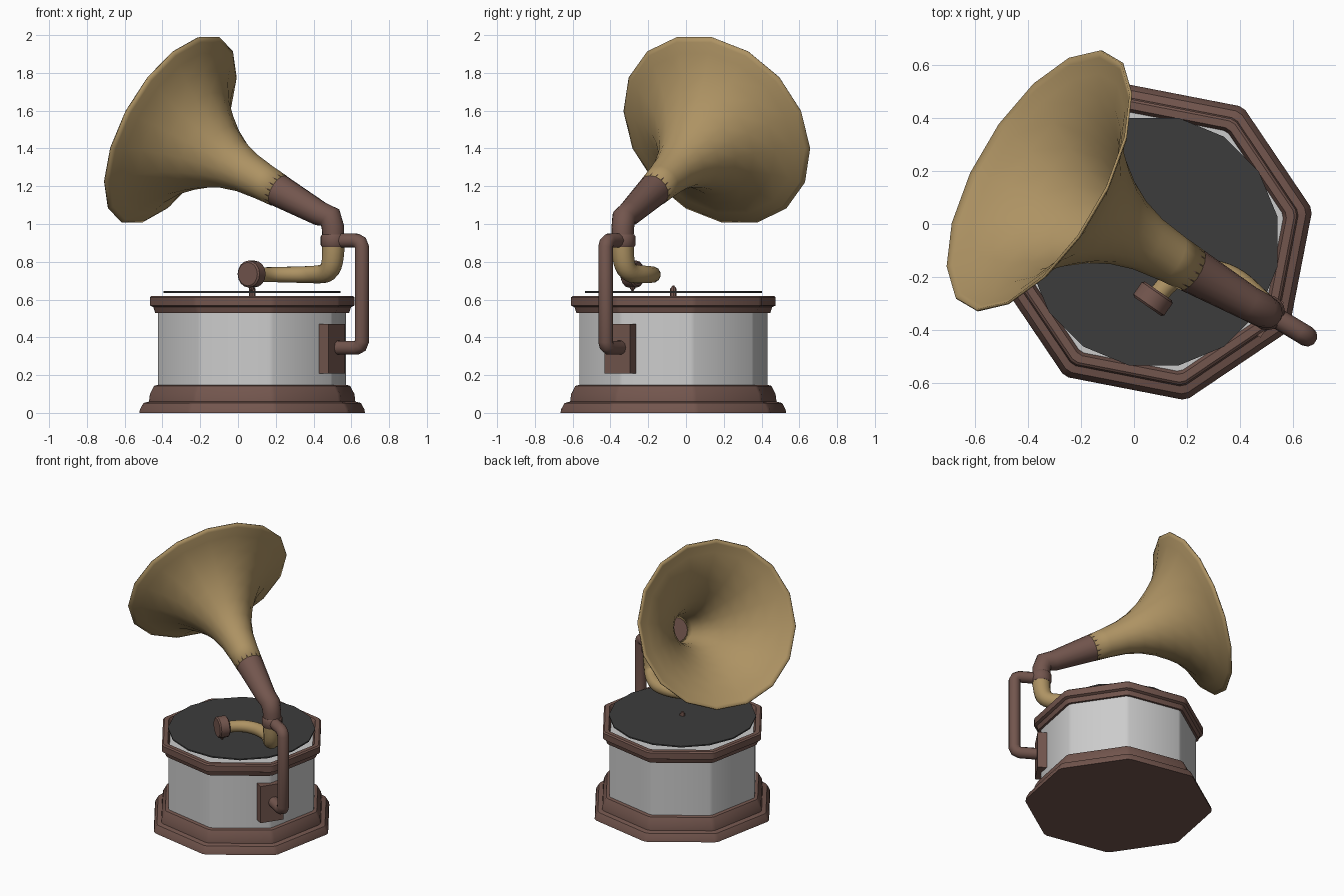
import bpy, bmesh, math
from mathutils import Vector, Matrix

if "Cube" in bpy.data.objects:
    bpy.data.objects.remove(bpy.data.objects["Cube"])

CX, CY = 0.075, -0.067          # cabinet centre
ARM = math.radians(-33.5)       # direction of the supporting bracket


def material(name, rgb):
    m = bpy.data.materials.new(name)
    m.diffuse_color = (*rgb, 1)
    m.use_nodes = True
    m.node_tree.nodes["Principled BSDF"].inputs["Base Color"].default_value = m.diffuse_color
    return m


WOOD = material("brown_wood", (0.17, 0.092, 0.075))
BRASS = material("brass", (0.42, 0.29, 0.125))
DARK = material("dark_disc", (0.045, 0.045, 0.045))


def finish(ob, mat, angle=35):
    if mat:
        ob.data.materials.append(mat)
    bpy.ops.object.select_all(action='DESELECT')
    ob.select_set(True)
    bpy.context.view_layer.objects.active = ob
    bpy.ops.object.shade_smooth_by_angle(angle=math.radians(angle))
    return ob


def lathe(name, profile, angles, matrix, mat, caps=True, closed=False):
    """Turn a (radius, height) profile through the given list of angles."""
    bm = bmesh.new()
    rings = [[bm.verts.new((r * math.cos(a), r * math.sin(a), z)) for a in angles]
             for r, z in profile]
    n = len(angles)
    pairs = list(zip(rings, rings[1:]))
    if closed:
        pairs.append((rings[-1], rings[0]))
    for lo, hi in pairs:
        for i in range(n):
            j = (i + 1) % n
            bm.faces.new((lo[i], lo[j], hi[j], hi[i]))
    if caps:
        bm.faces.new(rings[0][::-1])
        bm.faces.new(rings[-1])
    bmesh.ops.recalc_face_normals(bm, faces=bm.faces)
    me = bpy.data.meshes.new(name)
    bm.to_mesh(me)
    bm.free()
    me.transform(matrix)
    ob = bpy.data.objects.new(name, me)
    bpy.context.collection.objects.link(ob)
    return finish(ob, mat)


def tube(name, points, mat, sides=12, kind='POLY'):
    """Sweep a round section along (x, y, z, radius) points."""
    cu = bpy.data.curves.new(name, 'CURVE')
    cu.dimensions = '3D'
    cu.bevel_depth = 1.0
    cu.bevel_resolution = (sides - 4) // 2
    cu.use_fill_caps = True
    sp = cu.splines.new(kind)
    sp.points.add(len(points) - 1)
    for p, (x, y, z, r) in zip(sp.points, points):
        p.co = (x, y, z, 1)
        p.radius = r
    if kind == 'NURBS':
        sp.order_u = 3
        sp.use_endpoint_u = True
        sp.resolution_u = 4
    ob = bpy.data.objects.new(name, cu)
    bpy.context.collection.objects.link(ob)
    bpy.ops.object.select_all(action='DESELECT')
    ob.select_set(True)
    bpy.context.view_layer.objects.active = ob
    bpy.ops.object.convert(target='MESH')
    return finish(bpy.context.object, mat, 50)


def even(n, offset=0.0):
    return [2 * math.pi * (i + offset) / n for i in range(n)]


# Octagon with slightly softened corners, one corner facing the bracket
octagon = [ARM + a + math.radians(d) for a in even(8) for d in (-1.3, 1.3)]
centre = Matrix.Translation((CX, CY, 0))

# Cabinet
lathe("base_moulding", [(0.607, 0), (0.603, 0.02), (0.585, 0.052), (0.555, 0.06),
                        (0.55, 0.10), (0.527, 0.143), (0.50, 0.15)], octagon, centre, WOOD)
lathe("cabinet_body", [(0.506, 0.14), (0.506, 0.595)], octagon, centre, None)
lathe("top_moulding", [(0.49, 0.53), (0.522, 0.53), (0.532, 0.56), (0.55, 0.568),
                       (0.55, 0.612), (0.54, 0.62), (0.51, 0.62), (0.495, 0.59)],
      octagon, centre, WOOD, caps=False, closed=True)

# Turntable and spindle
lathe("record", [(0.478, 0.636), (0.478, 0.645)], even(16, 0.5), centre, DARK)
lathe("spindle", [(0.018, 0.59), (0.018, 0.655), (0.004, 0.675)], even(8), centre, WOOD)

# Horn, turned about an axis tilted up toward the back left
axis = Vector((-0.777, 0.455, 0.436)).normalized()
mouth = Vector((-0.36, 0.165, 1.5))
horn_matrix = Matrix.Translation(mouth) @ axis.to_track_quat('Z', 'Y').to_matrix().to_4x4()
horn = lathe("horn", [(0.084, -0.74), (0.092, -0.64), (0.107, -0.52), (0.135, -0.42),
                      (0.178, -0.33), (0.235, -0.245), (0.30, -0.165), (0.39, -0.09),
                      (0.475, -0.04), (0.53, -0.015), (0.553, 0.0)],
             even(16, 0.5), horn_matrix, BRASS, caps=False)
shell = horn.modifiers.new("wall", 'SOLIDIFY')
shell.thickness = 0.01
shell.offset = 0

# Wooden elbow joining the horn to the bracket
neck = mouth - axis * 0.71
tube("horn_elbow", [(*neck, 0.09), (*(mouth - axis * 1.02), 0.066), (0.488, -0.328, 1.035, 0.064),
                    (0.503, -0.335, 0.98, 0.06), (0.505, -0.335, 0.93, 0.058)], WOOD, 16)
collar = Matrix.Translation((0.505, -0.335, 0))
lathe("collar", [(0.06, 0.878), (0.067, 0.888), (0.067, 0.935), (0.06, 0.945)],
      even(16), collar, WOOD)

# Bracket pipe from the collar down to the cabinet
foot = Vector((CX + 0.5 * math.cos(ARM), CY + 0.5 * math.sin(ARM), 0))
out = Vector((math.cos(math.radians(-31)), math.sin(math.radians(-31)), 0))
start = Vector((0.505, -0.335, 0))
reach, c = 0.176, 0.035
path = [(0.02, 0.912), (reach - c, 0.912), (reach - c * 0.3, 0.912 - c * 0.3), (reach, 0.912 - c),
        (reach, 0.345 + c), (reach - c * 0.3, 0.345 + c * 0.3), (reach - c, 0.345), (0.0, 0.345)]
tube("bracket_pipe", [(*(start + out * d).xy, z, 0.039) for d, z in path], WOOD, 10)

# Mounting block on the cabinet corner
bpy.ops.mesh.primitive_cube_add(size=1)
block = bpy.context.object
block.name = "bracket_mount"
block.data.transform(Matrix.Translation((foot.x, foot.y, 0.34)) @ Matrix.Rotation(ARM, 4, 'Z')
                     @ Matrix.Diagonal((0.075, 0.16, 0.262, 1)))
finish(block, WOOD)

# Curved tone arm, sound box and needle
tube("tone_arm", [(0.505, -0.335, 0.90, 0.06), (0.505, -0.335, 0.80, 0.057),
                  (0.475, -0.30, 0.735, 0.052), (0.38, -0.20, 0.732, 0.046),
                  (0.27, -0.17, 0.732, 0.043), (0.15, -0.19, 0.732, 0.04),
                  (0.09, -0.27, 0.732, 0.038)], BRASS, 12, 'NURBS')
face = Vector((0.57, 0.82, 0)).normalized()
head = Matrix.Translation((0.072, -0.283, 0.735)) @ face.to_track_quat('Z', 'Y').to_matrix().to_4x4()
lathe("sound_box", [(0.062, -0.036), (0.071, -0.028), (0.071, 0.028), (0.062, 0.036)],
      even(16), head, WOOD)
lathe("needle", [(0.004, 0.645), (0.016, 0.662), (0.016, 0.70)], even(8),
      Matrix.Translation((0.072, -0.283, 0)), WOOD)
